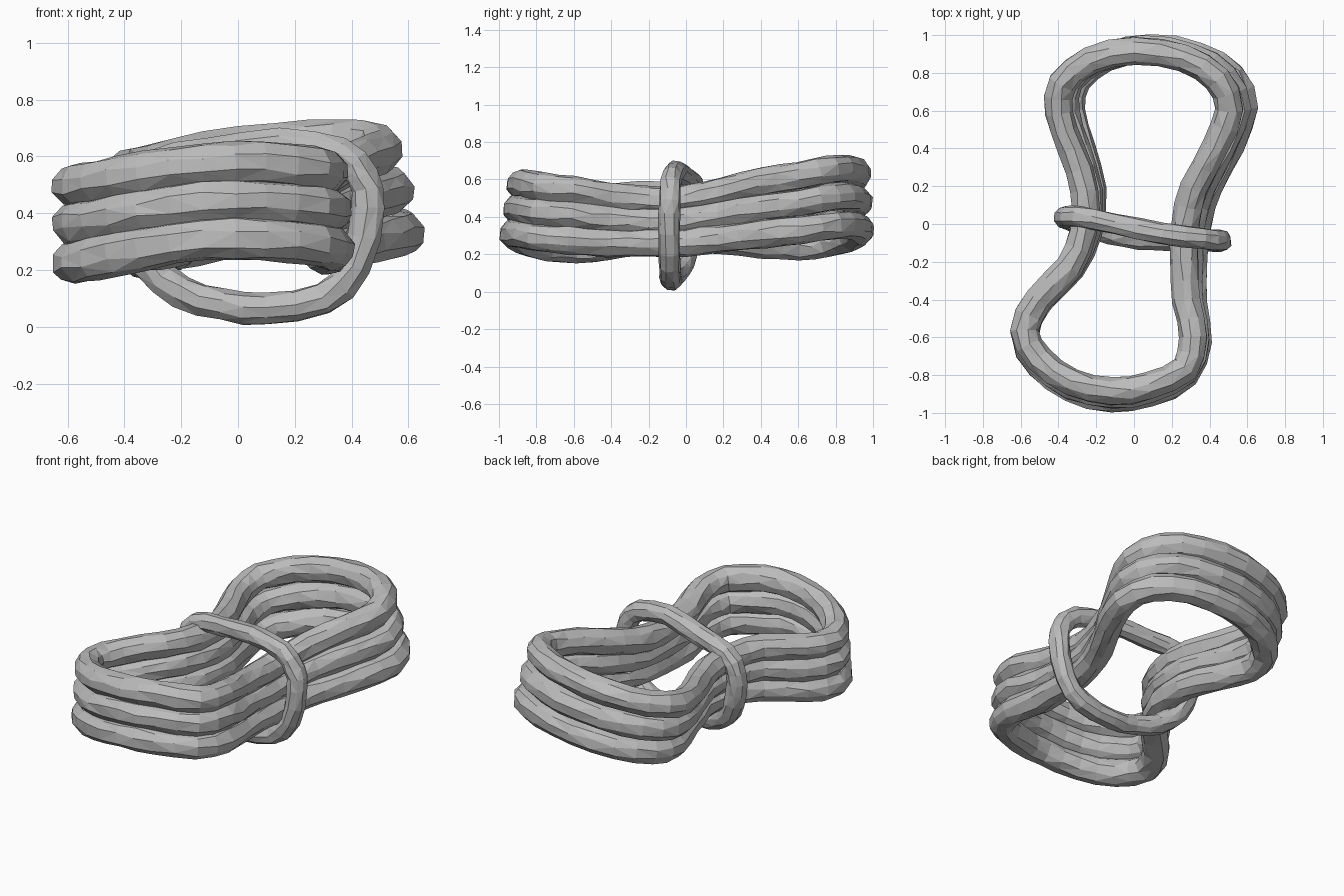
import bpy
import bmesh
import math
import random
from mathutils import Vector

random.seed(4)

default_cube = bpy.data.objects.get("Cube")
if default_cube:
    bpy.data.objects.remove(default_cube, do_unlink=True)

# One plain grey for the whole rope
rope_grey = bpy.data.materials.new("rope_grey")
rope_grey.use_nodes = True
grey = (0.5, 0.5, 0.5, 1.0)
rope_grey.diffuse_color = grey
rope_grey.node_tree.nodes["Principled BSDF"].inputs["Base Color"].default_value = grey


def rounded(path):
    """Add a smooth in-between point to every span of a closed path."""
    result = []
    count = len(path)
    for i, point in enumerate(path):
        ahead, beyond = path[(i + 1) % count], path[(i + 2) % count]
        result += [point, (point + ahead) * 0.5625 - (path[i - 1] + beyond) * 0.0625]
    return result


def closed_tube(name, path, radius, side_hint, sides=9, wobble=0.004):
    """Sweep an uneven faceted section around a closed path."""
    path = rounded(path)
    bm = bmesh.new()
    rings = []
    count = len(path)
    for i, centre in enumerate(path):
        tangent = (path[(i + 1) % count] - path[i - 1]).normalized()
        across = tangent.cross(side_hint).normalized()
        upright = across.cross(tangent).normalized()
        ring = []
        for j in range(sides):
            angle = math.tau * (j + random.uniform(-0.2, 0.2)) / sides
            size = radius + random.uniform(-wobble, wobble)
            offset = across * math.cos(angle) + upright * math.sin(angle)
            ring.append(bm.verts.new(centre + offset * size))
        rings.append(ring)
    for i in range(count):
        here, ahead = rings[i], rings[(i + 1) % count]
        for j in range(sides):
            k = (j + 1) % sides
            bm.faces.new((here[j], here[k], ahead[k], ahead[j]))
    bmesh.ops.triangulate(bm, faces=bm.faces[:], quad_method='SHORT_EDGE')
    bmesh.ops.recalc_face_normals(bm, faces=bm.faces[:])
    mesh = bpy.data.meshes.new(name)
    bm.to_mesh(mesh)
    bm.free()
    mesh.materials.append(rope_grey)
    tube = bpy.data.objects.new(name, mesh)
    bpy.context.collection.objects.link(tube)


def strand_point(x, y, z, gap, level):
    """Shift a coil point to one strand: lower strands lean out to the left."""
    lean = min(.04, max(0, .022 + .035 * y + .03 * x))
    reach = .99 - level * (.015 - .007 * y)
    return Vector((x - level * lean, y * reach, z + level * gap))


# Coil path: x, y, height of the middle strand, gap between strands
coil_path = [
    (.05, .935, .48, .15), (.3, .895, .505, .15), (.48, .785, .505, .15),
    (.545, .62, .475, .145), (.475, .42, .45, .14), (.36, .2, .41, .125),
    (.305, 0, .38, .115), (.29, -.2, .375, .115), (.295, -.42, .385, .125),
    (.325, -.62, .41, .135), (.27, -.79, .425, .135), (.08, -.885, .442, .135),
    (-.12, -.915, .44, .13), (-.33, -.865, .41, .135), (-.5, -.74, .375, .135),
    (-.58, -.58, .36, .135), (-.505, -.41, .37, .13), (-.34, -.23, .395, .125),
    (-.255, -.04, .395, .115), (-.24, .18, .39, .115), (-.305, .4, .38, .125),
    (-.365, .6, .38, .14), (-.34, .76, .405, .145), (-.19, .885, .442, .15),
]

# Three stacked strands, each slightly shifted from its neighbour
for name, level in (("bottom_strand", -1), ("middle_strand", 0), ("top_strand", 1)):
    strand = [strand_point(*point, level) for point in coil_path]
    closed_tube(name, strand, .076, Vector((0, 0, 1)))

# Loose loop tied around the waist of the coil
binding_path = [
    (.46, -.09, .42), (.44, -.085, .53), (.36, -.075, .61), (.15, -.05, .645),
    (-.1, 0, .61), (-.3, .04, .57), (-.36, .035, .47), (-.36, .03, .35),
    (-.31, .01, .215), (-.2, -.03, .122), (-.05, -.07, .077), (.1, -.08, .063),
    (.3, -.085, .1), (.415, -.09, .21),
]
closed_tube("binding_loop", [Vector(p) for p in binding_path], .058, Vector((0, 1, 0)))
